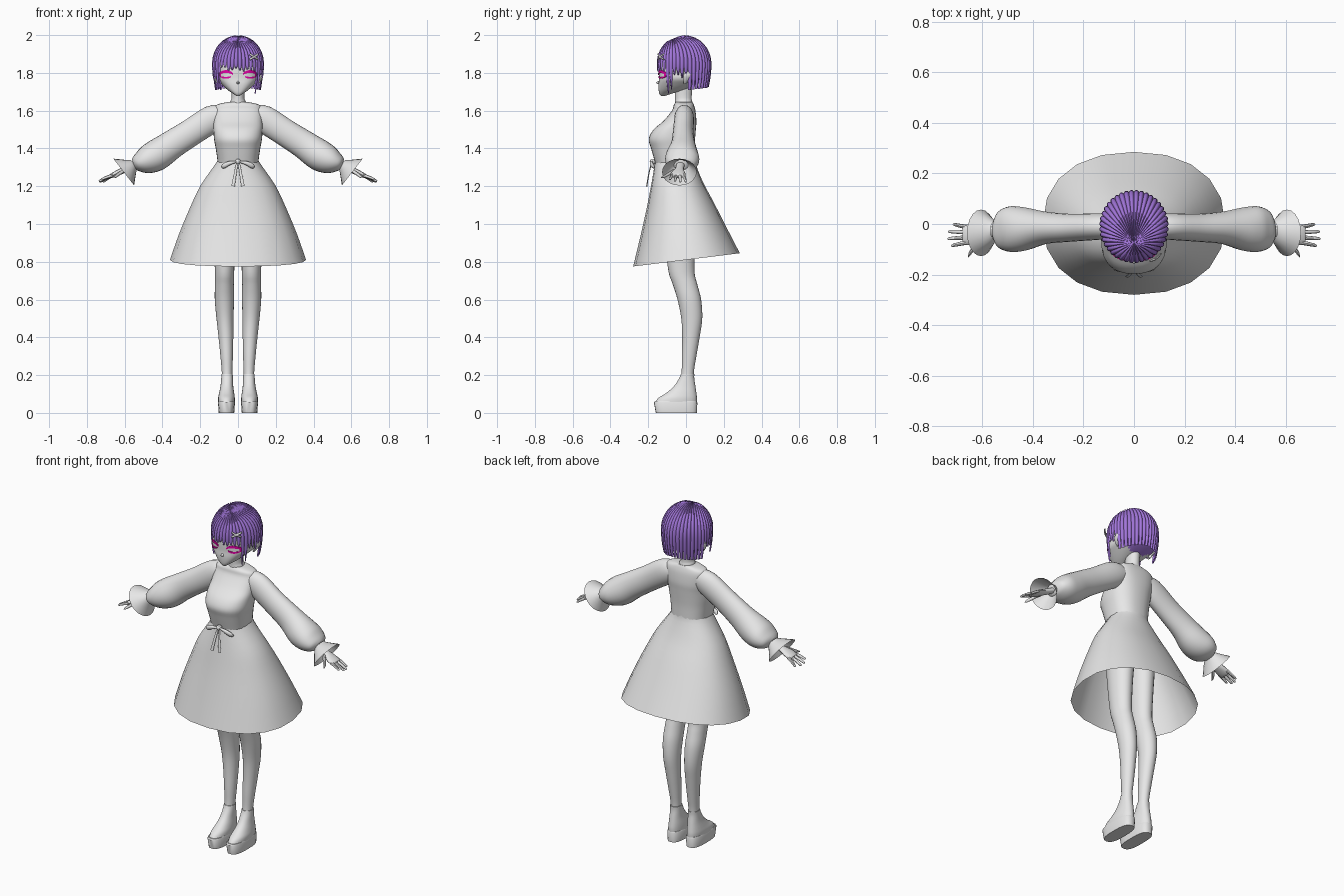
import bpy, bmesh, math, random
from mathutils import Vector
random.seed(4)

def material(name, c):
    m = bpy.data.materials.new(name)
    m.diffuse_color = (*c, 1)
    return m
GREY = material("light grey", (0.8, 0.8, 0.8))
PURPLE = material("hair purple", (0.36, 0.18, 0.70))
PINK = material("eye magenta", (0.85, 0.0, 0.42))

def finish(name, bm, mats, angle=45):
    bmesh.ops.recalc_face_normals(bm, faces=bm.faces)
    me = bpy.data.meshes.new(name)
    bm.to_mesh(me)
    bm.free()
    for m in mats:
        me.materials.append(m)
    ob = bpy.data.objects.new(name, me)
    bpy.context.collection.objects.link(ob)
    bpy.ops.object.select_all(action='DESELECT')
    ob.select_set(True)
    bpy.context.view_layer.objects.active = ob
    bpy.ops.object.shade_smooth_by_angle(angle=math.radians(angle))
    return ob

def spline(pts, sub):
    """Catmull-Rom interpolation of equal-length tuples."""
    if sub <= 1:
        return pts
    out = []
    for i in range(len(pts) - 1):
        p = [pts[max(0, min(len(pts) - 1, i + k))] for k in (-1, 0, 1, 2)]
        for j in range(sub):
            t = j / sub
            out.append(tuple(0.5 * (2*b + (c - a)*t + (2*a - 5*b + 4*c - d)*t*t
                       + (3*b - a - 3*c + d)*t**3) for a, b, c, d in zip(*p)))
    return out + [pts[-1]]

def skin(name, rings, mats, cap=True, mirror=False, rule=None, closed=True):
    """Bridge rings of points; optionally build the mirrored twin."""
    for s in ((1, -1) if mirror else (1,)):
        bm = bmesh.new()
        vs = [[bm.verts.new((p[0]*s, p[1], p[2])) for p in r] for r in rings]
        n = len(rings[0])
        for a, b in zip(vs, vs[1:]):
            for i in range(n if closed else n - 1):
                bm.faces.new((a[i], a[(i+1) % n], b[(i+1) % n], b[i]))
        if cap:
            bm.faces.new(vs[0])
            bm.faces.new(vs[-1])
        if rule:
            for f in bm.faces:
                f.material_index = rule(f.calc_center_median())
        finish(name + ("" if not mirror else "_left" if s > 0 else "_right"), bm, mats)

def power(v, e):
    return math.copysign(abs(v) ** (2 / e), v)

def loft(name, secs, mats=(GREY,), n=24, e=2.2, sub=4, tilt=0, **kw):
    """Sections are (z, centre x, half width, front y, back y)."""
    rings = []
    for z, cx, rx, y0, y1 in spline(secs, sub):
        ring = []
        for i in range(n):
            a = 2 * math.pi * i / n
            y = (y0 + y1)/2 + (y1 - y0)/2 * power(math.sin(a), e)
            ring.append((cx + rx * power(math.cos(a), e), y, z + tilt * y))
        rings.append(ring)
    skin(name, rings, mats, **kw)

def tube(name, path, n=16, sub=4, mats=(GREY,), **kw):
    """Path points are (x, y, z, radius across, radius along y)."""
    pts = spline(path, sub)
    rings = []
    for i, p in enumerate(pts):
        t = Vector(pts[min(i+1, len(pts)-1)][:3]) - Vector(pts[max(i-1, 0)][:3])
        t.y = 0
        t.normalize()
        up = Vector((-t.z, 0, t.x))
        rings.append([Vector(p[:3]) + up*p[3]*math.cos(a) + Vector((0, p[4]*math.sin(a), 0))
                      for a in (2*math.pi*k/n for k in range(n))])
    skin(name, rings, mats, **kw)

# Bodice, neck and skirt
loft("bodice", [(1.28, 0, .105, -.15, .045), (1.33, 0, .108, -.165, .045), (1.40, 0, .118, -.185, .045),
     (1.45, 0, .127, -.197, .048), (1.50, 0, .13, -.172, .052), (1.545, 0, .13, -.12, .055),
     (1.60, 0, .128, -.075, .05), (1.63, 0, .115, -.065, .042), (1.645, 0, .06, -.055, .035)], n=32, e=2.4)
loft("neck", [(1.60, 0, .05, -.06, .04), (1.645, 0, .042, -.058, .034), (1.67, 0, .034, -.058, .03),
     (1.75, 0, .036, -.06, .035)], e=2)
loft("skirt", [(1.345, 0, .107, -.165, .045), (1.31, 0, .13, -.17, .052), (1.21, 0, .198, -.188, .09),
     (1.10, 0, .25, -.21, .145), (.95, 0, .312, -.245, .217), (.81, 0, .36, -.28, .285)],
     n=20, e=2.25, sub=3, tilt=.124, cap=False)

# Legs and platform shoes
loft("leg", [(.16, .058, .027, -.03, .04), (.22, .058, .028, -.023, .042), (.3, .060, .033, -.022, .055),
     (.4, .064, .039, -.02, .072), (.5, .069, .045, -.025, .086), (.6, .072, .051, -.045, .08),
     (.68, .072, .050, -.07, .06), (.75, .071, .051, -.093, .045), (.9, .072, .058, -.11, .05),
     (1.05, .07, .066, -.12, .06), (1.2, .06, .066, -.12, .06)], e=2, mirror=True)
loft("shoe_sole", [(0, .061, .041, -.16, .058), (.055, .061, .045, -.17, .06), (.062, .061, .042, -.165, .057)],
     e=2.8, sub=1, mirror=True)
loft("shoe_upper", [(.055, .061, .044, -.165, .058), (.08, .061, .044, -.145, .058), (.105, .06, .04, -.105, .055),
     (.14, .059, .034, -.065, .05), (.18, .058, .031, -.038, .044), (.205, .058, .030, -.027, .044)],
     mirror=True)

# Puffed sleeves and flared cuffs
tube("sleeve", [(.07, -.01, 1.575, .05, .045), (.135, -.01, 1.557, .072, .052), (.25, -.015, 1.484, .072, .055),
     (.35, -.015, 1.42, .076, .064), (.43, -.02, 1.365, .083, .085), (.49, -.02, 1.337, .072, .09),
     (.535, -.022, 1.322, .045, .072), (.553, -.025, 1.316, .028, .036)], n=24, mirror=True)
tube("cuff", [(.55, -.025, 1.318, .028, .034), (.565, -.03, 1.306, .042, .052), (.605, -.035, 1.275, .09, .092)],
     n=20, cap=False, mirror=True)

# Hands
tube("palm", [(.55, -.03, 1.312, .016, .022), (.60, -.035, 1.288, .016, .024), (.64, -.042, 1.269, .015, .038),
     (.672, -.043, 1.254, .011, .04), (.678, -.043, 1.252, .004, .03)], n=12, mirror=True)
for i, (y0, y1, x1, z1) in enumerate([(-.012, -.002, .715, 1.222), (-.032, -.03, .733, 1.222),
                                      (-.053, -.058, .735, 1.226), (-.073, -.085, .722, 1.235)]):
    tube("finger_%d" % (i+1), [(.66, y0, 1.259, .009, .009), ((.66+x1)/2, (y0+y1)/2, (1.264+z1)/2, .008, .008),
         (x1-.004, y1, z1+.003, .006, .006), (x1, y1, z1, .002, .002)], n=8, sub=2, mirror=True)
tube("thumb", [(.605, -.06, 1.283, .011, .014), (.63, -.09, 1.266, .009, .012), (.65, -.118, 1.25, .007, .009),
     (.655, -.13, 1.246, .002, .003)], n=8, sub=2, mirror=True)

# Waist ribbon: knot, loops and tails
loft("ribbon_knot", [(1.317, 0, .008, -.186, -.165), (1.325, 0, .013, -.192, -.16), (1.336, 0, .013, -.192, -.16),
     (1.344, 0, .008, -.186, -.165)], n=10)
tube("ribbon_loop", [(.005, -.18, 1.33, .004, .006), (.045, -.182, 1.322, .011, .009), (.075, -.175, 1.307, .013, .009),
     (.086, -.168, 1.298, .005, .004)], n=10, mirror=True)
tube("ribbon_tail", [(.004, -.182, 1.325, .005, .003), (.014, -.196, 1.27, .007, .003),
     (.026, -.208, 1.20, .009, .003)], n=8, mirror=True)

# Head, with the scalp under the hair in purple
RX, YF, YB, E = .112, -.143, .10, 2.7
loft("head", [(1.678, 0, .008, -.132, -.112), (1.69, 0, .026, -.141, -.075), (1.71, 0, .055, -.145, -.01),
     (1.74, 0, .088, -.146, .06), (1.77, 0, RX, YF, YB), (1.81, 0, RX, YF, YB), (1.87, 0, .115, -.138, .105),
     (1.93, 0, .09, -.105, .09), (1.96, 0, .05, -.06, .05)], mats=(GREY, PURPLE), n=32, e=E,
     rule=lambda c: int(c.z > 1.86 or c.y > .025))
tube("nose", [(0, -.14, 1.757, .004, .006), (0, -.145, 1.748, .008, .013), (0, -.142, 1.74, .006, .008)], n=8)
tube("ear", [(.106, -.005, 1.745, .006, .008), (.118, .002, 1.765, .008, .017), (.126, .008, 1.79, .008, .022),
     (.125, .01, 1.808, .004, .012)], n=10, mirror=True)

# Eyes: lash and lower-lid plates that hug the face
def face_point(x, z, out):
    cy, ry = (YF + YB)/2, (YB - YF)/2
    return (x, cy - ry * (1 - min(1, x/RX)**E) ** (1/E) - out, z)

def eye_plate(name, x0, x1, low, high):
    rings = []
    for i in range(13):
        t = i / 12
        x = x0 + (x1 - x0)*t
        rings.append([face_point(x, low(t), .001), face_point(x, low(t), .005),
                      face_point(x, high(t), .005), face_point(x, high(t), .001)])
    skin(name, rings, (PINK,), mirror=True)
arch = lambda t: math.sin(math.pi * t) ** .7 if 0 < t < 1 else 0
eye_plate("upper_lash", .026, .101, lambda t: 1.788 + .012*arch(t), lambda t: 1.797 + .018*arch(t))
eye_plate("lower_lid", .036, .094, lambda t: 1.778 - .009*arch(t), lambda t: 1.784 - .005*arch(t))
eye_plate("lash_corner", .09, .103, lambda t: 1.777 + .006*t, lambda t: 1.797)

# Hair: grooved strands running from the crown down to their tips
COUNT = 40
def strand(k):
    phi0 = 2 * math.pi * (k + .5) / COUNT
    d = min(phi0, 2*math.pi - phi0)
    if d < .72:
        tip, taper, curl = 1.805 + .03*random.random(), .75, .0
    elif d < 1.1:
        tip, taper, curl = 1.675 + .04*random.random(), .9, .10
    elif d < 1.65:
        tip, taper, curl = 1.765 + .03*random.random(), .8, .04
    else:
        tip, taper, curl = 1.708 + .012*(d - 1.65), .2, .10
    rows = [(math.sin(math.pi/2*j/10), 0) for j in range(11)] + [(1, j/7) for j in range(1, 8)]
    rings = []
    for s, v in rows:
        ring = []
        for i in range(-3, 4):
            u = i / 3
            phi = phi0 + u * 1.04 * math.pi/COUNT * (1 - taper * v**2)
            px = math.sin(phi) * s
            py = -.45*(1 - s) - math.cos(phi) * s
            q = min(1, math.hypot(px, py))
            b = 1 + .06 * (1 - u*u) * min(1, s*4)
            r = b * (1 - curl * v * v)
            z = 1.85 + .141 * math.sqrt(1 - q*q) * b + (tip - 1.85) * v
            ring.append((px*.13*r, -.01 + py*.137*r, z))
        rings.append(ring)
    return rings

bm = bmesh.new()
for k in range(COUNT):
    vs = [[bm.verts.new(p) for p in r] for r in strand(k)]
    for a, b in zip(vs, vs[1:]):
        for i in range(6):
            bm.faces.new((a[i], b[i], b[i+1], a[i+1]))
finish("bob_hair", bm, (PURPLE,), 50)

# Crossed hair clip
for i, s in enumerate((1, -1)):
    tube("hair_clip_%d" % (i+1), [(.062, -.147, 1.885 - .014*s, .005, .004), (.085, -.138, 1.885, .006, .005),
         (.106, -.118, 1.885 + .014*s, .005, .004)], n=8)
